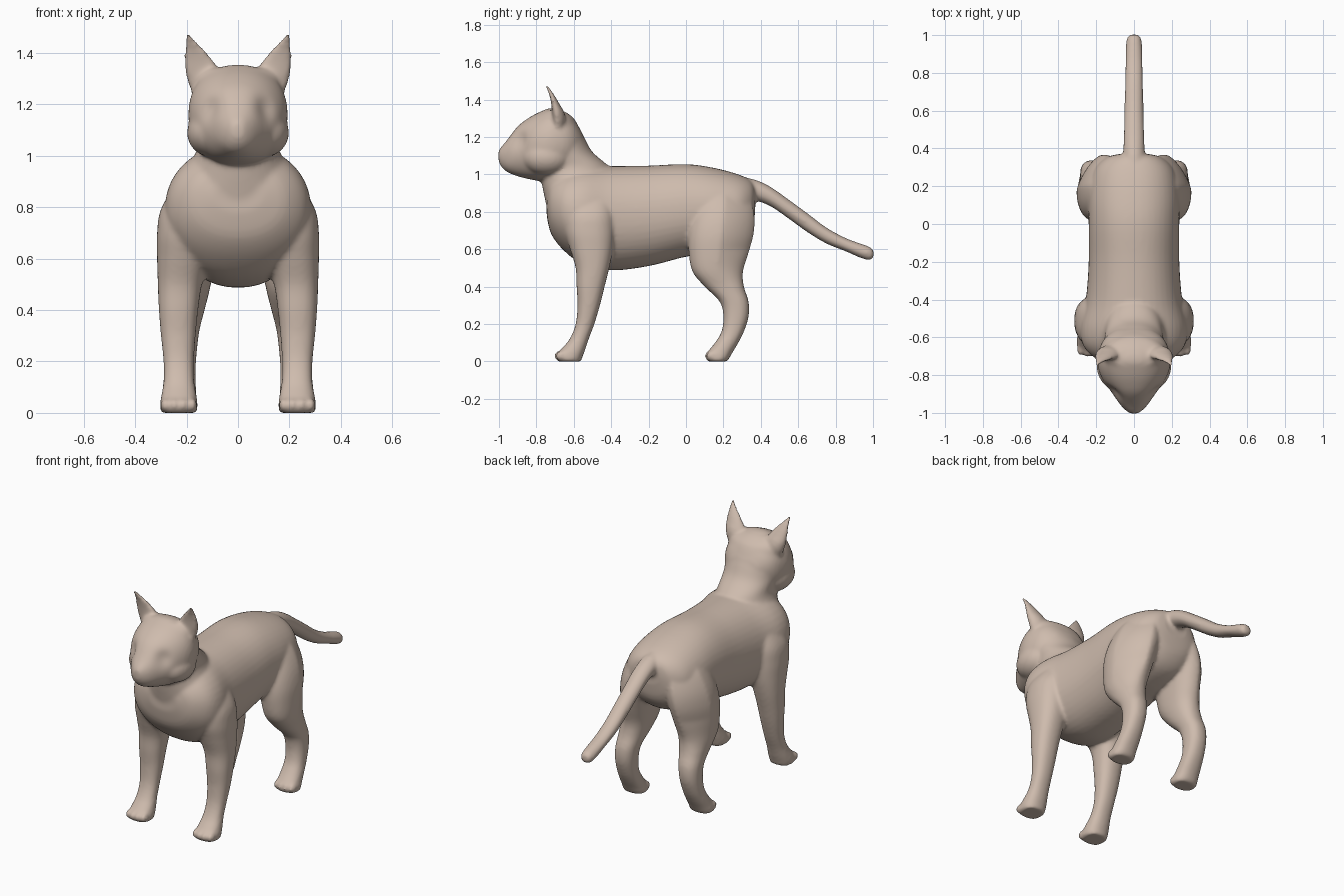
import bpy, bmesh
from math import sin, cos, pi, copysign, exp
from mathutils import Matrix, Vector

bm = bmesh.new()
SEG, SUB = 44, 5


def spline(rows):
    """Catmull-Rom interpolation between the given ring rows."""
    out = []
    for i in range(len(rows) - 1):
        p0, p1 = rows[max(i - 1, 0)], rows[i]
        p2, p3 = rows[i + 1], rows[min(i + 2, len(rows) - 1)]
        for k in range(SUB):
            t = k / SUB
            out.append([0.5 * (2 * b + (c - a) * t + (2 * a - 5 * b + 4 * c - d) * t * t
                               + (3 * b - a - 3 * c + d) * t ** 3)
                        for a, b, c, d in zip(p0, p1, p2, p3)])
    return out + [list(rows[-1])]


def loft(rows, axis, power=2.0, side=1, cup=0.0, taper=0.0):
    """Rows are (position on axis, low, high, x low, x high); rounded rings."""
    rings = []
    for s, a0, a1, x0, x1 in spline(rows):
        ring = []
        for k in range(SEG):
            c, d = cos(2 * pi * k / SEG), sin(2 * pi * k / SEG)
            u = copysign(abs(c) ** (2 / power), c)
            v = copysign(abs(d) ** (2 / power), d)
            x = (x0 + x1) / 2 + u * (x1 - x0) / 2
            x -= taper * max(v, 0) * max(u, 0) ** 0.5 * min(max((s - .4) / .2, 0), 1)
            if d < 0:
                v += cup * abs(d)
            a = (a0 + a1) / 2 + v * (a1 - a0) / 2
            ring.append(bm.verts.new((side * x, s, a) if axis == 'y' else (side * x, a, s)))
        rings.append(ring)
    faces = [bm.faces.new(rings[0]), bm.faces.new(rings[-1])]
    for r, q in zip(rings, rings[1:]):
        for k in range(SEG):
            n = (k + 1) % SEG
            faces.append(bm.faces.new((r[k], r[n], q[n], q[k])))
    bmesh.ops.recalc_face_normals(bm, faces=faces)


def sym(rows):
    return [(s, a, b, -w, w) for s, a, b, w in rows]


def ball(x, y, z, rx, ry, rz):
    bmesh.ops.create_uvsphere(bm, u_segments=24, v_segments=14, radius=1,
                              matrix=Matrix.Translation((x, y, z)) @ Matrix.Diagonal((rx, ry, rz, 1)))


# torso
loft(sym([(-0.745, .78, .90, .10), (-0.72, .68, .97, .19), (-0.65, .59, 1.02, .265),
          (-0.55, .52, 1.045, .285), (-0.40, .487, 1.045, .255), (-0.20, .51, 1.047, .24),
          (0.0, .56, 1.055, .24), (0.15, .58, 1.035, .24), (0.28, .62, 1.0, .215),
          (0.35, .70, .965, .15), (0.37, .80, .92, .08)]), 'y', 2.15)

# neck
loft(sym([(0.72, -.72, -.42, .18), (0.85, -.75, -.38, .235), (0.92, -.765, -.37, .21),
          (1.0, -.78, -.39, .17), (1.05, -.79, -.42, .155), (1.12, -.82, -.50, .165),
          (1.2, -.83, -.545, .175), (1.3, -.79, -.60, .16), (1.34, -.76, -.66, .11)]), 'z')

# head with muzzle
loft(sym([(-1.003, 1.075, 1.125, .02), (-0.99, 1.045, 1.145, .04), (-0.96, 1.015, 1.18, .07),
          (-0.90, .99, 1.257, .115), (-0.84, .975, 1.303, .157), (-0.78, .965, 1.335, .185),
          (-0.72, .97, 1.355, .193), (-0.65, 1.0, 1.337, .18), (-0.60, 1.04, 1.295, .15),
          (-0.56, 1.1, 1.23, .10)]), 'y', 2.2)

# eye hollows
for v in bm.verts:
    side = copysign(1, v.co.x)
    dist = (v.co - Vector((side * .10, -.89, 1.18))).length
    if dist < .12:
        v.co += Vector((-side * .35, .9, 0)) * .025 * exp(-(dist / .045) ** 2)

# tail
loft(sym([(0.26, .85, .99, .06), (0.36, .86, .975, .058), (0.45, .83, .935, .055),
          (0.55, .762, .865, .052), (0.65, .69, .792, .05), (0.75, .63, .717, .048),
          (0.85, .59, .662, .046), (0.93, .555, .632, .044), (0.985, .54, .612, .038),
          (1.003, .56, .595, .02)]), 'y')

front_leg = [(1.0, -.56, -.46, .08, .13), (.92, -.62, -.40, .06, .215), (.80, -.65, -.38, .06, .297),
             (.70, -.65, -.38, .08, .315), (.60, -.62, -.39, .11, .315), (.50, -.59, -.41, .14, .312),
             (.40, -.585, -.435, .155, .308), (.30, -.58, -.46, .165, .30),
             (.20, -.59, -.49, .172, .29), (.12, -.622, -.52, .17, .29),
             (.06, -.672, -.54, .16, .30), (.02, -.695, -.555, .157, .304), (0, -.685, -.56, .163, .298)]
hind_leg = [(.95, .12, .28, .08, .16), (.88, .07, .34, .06, .23), (.78, .03, .367, .05, .28),
            (.68, .013, .362, .07, .302), (.58, .015, .335, .09, .303), (.48, .035, .305, .11, .297),
            (.40, .10, .31, .13, .287), (.32, .18, .335, .15, .285), (.24, .20, .335, .16, .285),
            (.16, .19, .31, .165, .287), (.10, .155, .28, .163, .293), (.05, .115, .25, .16, .30),
            (.015, .107, .23, .157, .304), (0, .117, .22, .163, .298)]
ear = [(1.20, -.72, -.67, .09, .165), (1.28, -.74, -.645, .08, .193), (1.33, -.745, -.65, .075, .206),
       (1.37, -.74, -.672, .095, .21), (1.41, -.74, -.695, .128, .21), (1.45, -.75, -.72, .165, .208),
       (1.477, -.765, -.738, .185, .205)]

for side in (-1, 1):
    # legs and ears
    loft(front_leg, 'z', 2.3, side)
    loft(hind_leg, 'z', 2.3, side, taper=.06)
    loft(ear, 'z', 2.0, side, cup=0.6)
    # toes
    for k in range(4):
        x = side * (.178 + k * .035)
        reach = .008 if k in (1, 2) else 0
        ball(x, -.665 - reach, .03, .019, .033, .028)
        ball(x, .14 - reach, .03, .019, .033, .028)
    # cheek
    ball(side * .10, -.745, 1.09, .099, .13, .095)

# blend all the parts into one smooth skin
mesh = bpy.data.meshes.new("cat_body")
bm.to_mesh(mesh)
bm.free()
cat = bpy.data.objects.new("cat_body", mesh)
bpy.context.collection.objects.link(cat)
fur = bpy.data.materials.new("beige_fur")
fur.diffuse_color = (0.62, 0.50, 0.42, 1)
mesh.materials.append(fur)
remesh = cat.modifiers.new("skin", 'REMESH')
remesh.mode = 'VOXEL'
remesh.voxel_size = 0.01
remesh.use_smooth_shade = True
smooth = cat.modifiers.new("soften", 'SMOOTH')
smooth.factor = 0.5
smooth.iterations = 9
